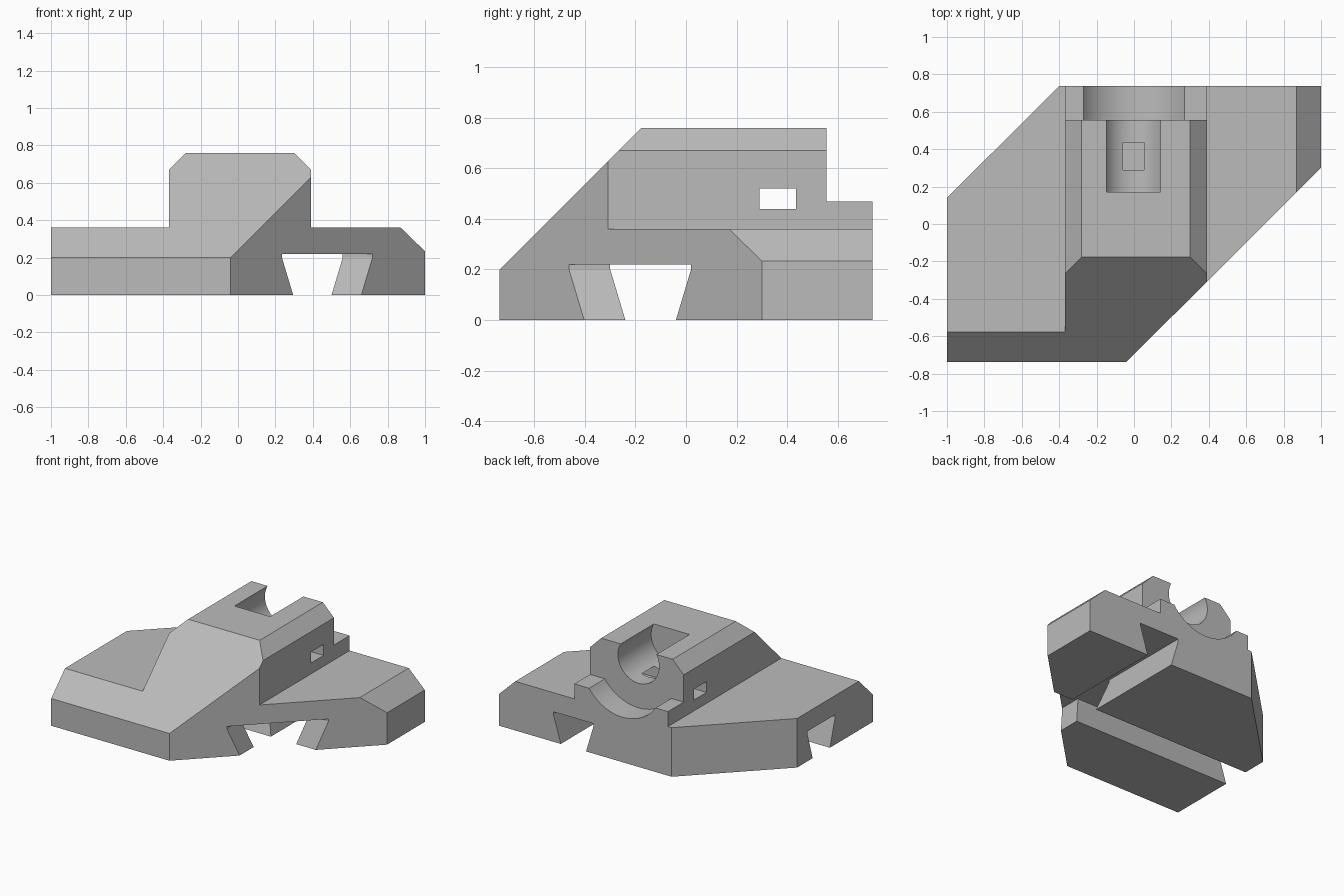
import bpy, bmesh, math
from mathutils import Vector

default = bpy.data.objects.get("Cube")
if default:
    bpy.data.objects.remove(default, do_unlink=True)

grey = bpy.data.materials.new("plain grey")
grey.use_nodes = True
colour = (0.5, 0.5, 0.5, 1)
grey.diffuse_color = colour
grey.node_tree.nodes["Principled BSDF"].inputs["Base Color"].default_value = colour

# Where a profile point (a, b) lands when extruded along each axis
PLACE = {
    "x": lambda a, b, t: (t, a, b),
    "y": lambda a, b, t: (a, t, b),
    "z": lambda a, b, t: (a, b, t),
}


def prism(name, profile, axis, start, end):
    """Extrude a closed 2D profile along an axis."""
    place = PLACE[axis]
    bm = bmesh.new()
    base = bm.faces.new([bm.verts.new(place(a, b, start)) for a, b in profile])
    made = bmesh.ops.extrude_face_region(bm, geom=[base])["geom"]
    shift = Vector(place(0, 0, end - start))
    bmesh.ops.translate(bm, vec=shift,
                        verts=[v for v in made if isinstance(v, bmesh.types.BMVert)])
    bmesh.ops.recalc_face_normals(bm, faces=bm.faces)
    mesh = bpy.data.meshes.new(name)
    bm.to_mesh(mesh)
    bm.free()
    mesh.materials.append(grey)
    obj = bpy.data.objects.new(name, mesh)
    bpy.context.collection.objects.link(obj)
    return obj


def circle(cx, cz, radius, count=80):
    turns = [2 * math.pi * (i + 0.5) / count for i in range(count)]
    return [(cx + radius * math.cos(t), cz + radius * math.sin(t)) for t in turns]


def dovetail(low, high):
    """Undercut slot, wider at its roof than at its mouth."""
    return [(low + 0.09, -0.1), (low, 0.2), (low, 0.22),
            (high, 0.22), (high, 0.2), (high - 0.09, -0.1)]


def cut(target, cutter, operation="DIFFERENCE"):
    cutter.hide_render = True
    mod = target.modifiers.new(cutter.name, "BOOLEAN")
    mod.operation = operation
    mod.solver = "EXACT"
    mod.object = cutter
    bpy.context.view_layer.objects.active = target
    bpy.ops.object.modifier_apply(modifier=mod.name)
    bpy.data.objects.remove(cutter, do_unlink=True)


# Six-sided plan, tall enough for the raised block
body = prism("dovetail_mount", [(-1, -0.737), (-0.04, -0.737), (1, 0.3),
                                (1, 0.737), (-0.4, 0.737), (-1, 0.14)], "z", 0, 0.9)

# Flange and chamfered block, seen along y
cut(body, prism("front_outline", [
    (-1.2, -0.1), (-1.2, 0.36), (-0.37, 0.36), (-0.37, 0.67), (-0.28, 0.76),
    (0.3, 0.76), (0.39, 0.67), (0.39, 0.36), (0.87, 0.36), (1.2, 0.04),
    (1.2, -0.1)], "y", -1, 1), "INTERSECT")

# Sloping nose and lowered rear shelf, seen along x
cut(body, prism("side_outline", [
    (-1, -0.1), (-1, -0.063), (0.063, 1), (0.555, 1), (0.555, 0.47),
    (1, 0.47), (1, -0.1)], "x", -1.5, 1.5), "INTERSECT")

# Rear cradle and the smaller bore in front of it
cut(body, prism("rear_cradle", circle(0, 0.66, 0.33), "y", 0.555, 0.9))
cut(body, prism("bore", circle(-0.003, 0.677, 0.167), "y", 0.17, 0.65))

# Tie slot across the block
cut(body, prism("tie_slot", [(0.29, 0.44), (0.435, 0.44), (0.435, 0.52),
                             (0.29, 0.52)], "x", -0.6, 0.6))

# Crossing dovetail slots underneath
cut(body, prism("long_slot", dovetail(0.235, 0.56), "y", -1, 1))
cut(body, prism("cross_slot", dovetail(-0.3, 0.02), "x", -1.2, 1.2))

bpy.ops.object.select_all(action="DESELECT")
body.select_set(True)
bpy.context.view_layer.objects.active = body
bpy.ops.object.shade_smooth_by_angle(angle=math.radians(15))
